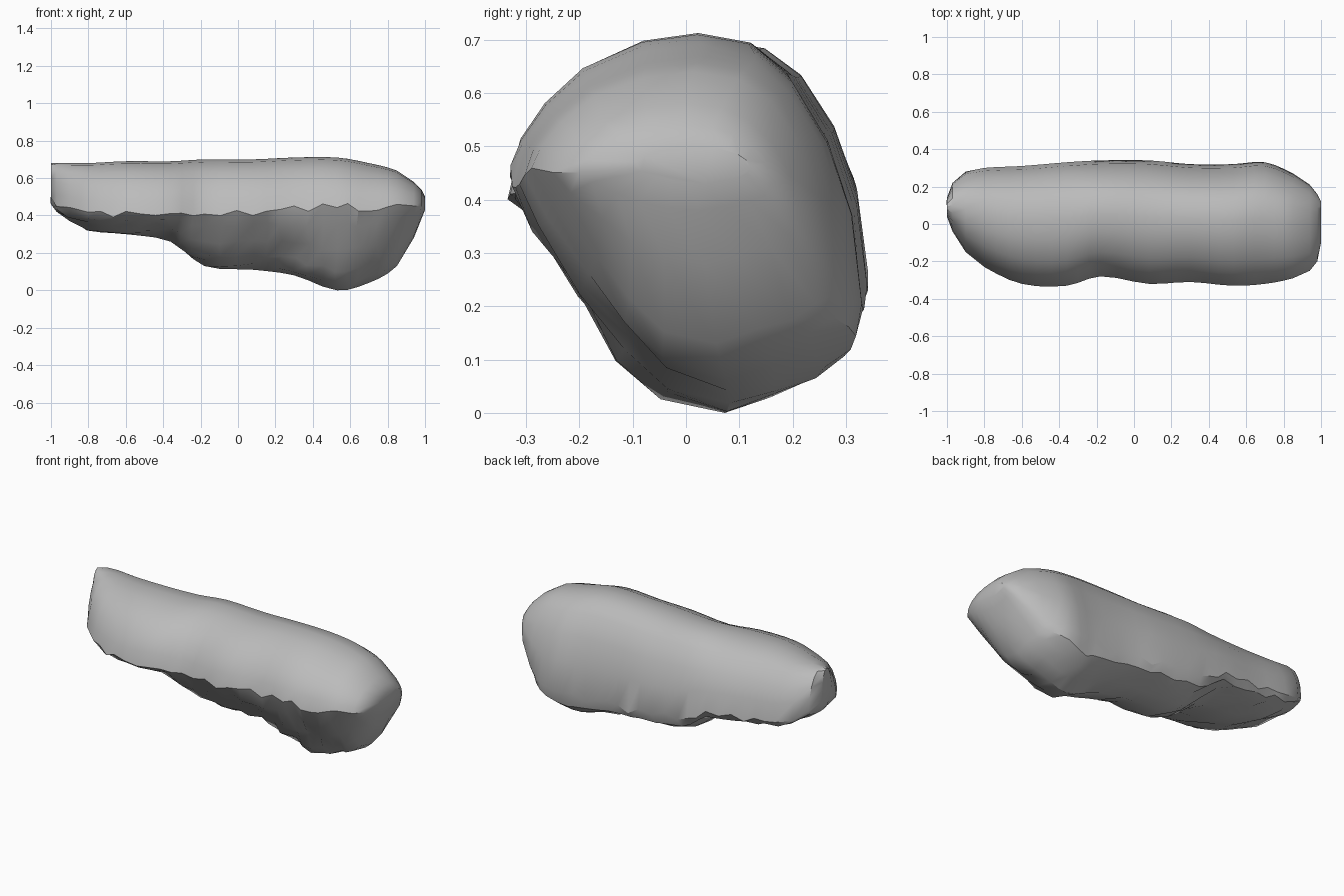
import bpy
import random
from math import radians

if "Cube" in bpy.data.objects:
    bpy.data.objects.remove(bpy.data.objects["Cube"], do_unlink=True)
rng = random.Random(4)

stone = bpy.data.materials.new("grey_stone")
stone.use_nodes = True
grey = (0.5, 0.5, 0.5, 1)
stone.diffuse_color = grey
stone.node_tree.nodes["Principled BSDF"].inputs["Base Color"].default_value = grey

# Stations along the rock: x, front y, back y, bottom z, top z, front ridge z, back ridge z
stations = [
    (-1, .04, .14, .46, .68, .5, .5), (-.97, -.04, .22, .42, .68, .45, .46),
    (-.9, -.15, .28, .37, .68, .43, .42), (-.8, -.23, .3, .32, .68, .41, .38),
    (-.6, -.32, .31, .3, .69, .4, .35), (-.36, -.33, .33, .26, .69, .42, .32),
    (-.18, -.28, .34, .13, .7, .4, .26), (.08, -.32, .34, .11, .7, .42, .22),
    (.3, -.31, .32, .08, .71, .43, .2), (.53, -.33, .32, 0, .71, .45, .19),
    (.7, -.32, .33, .04, .68, .44, .2), (.85, -.29, .27, .13, .64, .45, .27),
    (.94, -.25, .21, .28, .58, .45, .37), (.98, -.2, .16, .38, .54, .45, .43),
    (1, -.1, .12, .43, .5, .46, .46),
]

# Section fractions: across the width, and from each ridge to the top or bottom
upper = [(0, 0), (.03, .27), (.1, .55), (.21, .8), (.38, .96), (.54, 1),
         (.69, .96), (.8, .84), (.9, .62), (.97, .35), (1, 0)]
lower = [(.97, .6), (.88, .35), (.75, .15), (.62, 0), (.45, .08),
         (.32, .24), (.2, .48), (.07, .78)]


def blend(a, b, t):
    return a + (b - a) * t


def between(i, t):
    """Smooth curve through the stations."""
    a, b = stations[i], stations[i + 1]
    p = stations[max(i - 1, 0)]
    n = stations[min(i + 2, len(stations) - 1)]
    out = []
    for p0, a0, b0, n0, xp, xn in zip(p, a, b, n, [p[0]] * 7, [n[0]] * 7):
        span = b[0] - a[0]
        ma = (b0 - p0) / (b[0] - xp) * span
        mb = (n0 - a0) / (xn - a[0]) * span
        s = t * t
        c = s * t
        out.append((2*c - 3*s + 1)*a0 + (c - 2*s + t)*ma + (3*s - 2*c)*b0 + (c - s)*mb)
    out[0] = blend(a[0], b[0], t)
    return out


def section(station, rough):
    x, front, back, bottom, top, ridge_f, ridge_b = station
    ring = []
    for u, f in upper:
        base = blend(ridge_f, ridge_b, u)
        wobble = rng.uniform(-rough, rough) if f == 0 else 0
        ring.append((x, blend(front, back, u), blend(base, top, f) + wobble))
    # The underside is chipped and faceted
    for u, f in lower:
        edge = ridge_b if u > .6 else ridge_f
        chip = rng.uniform(-rough, rough) if f else 0
        ring.append((x + chip / 2, blend(front, back, u) + chip / 2,
                     blend(bottom, edge, f) + chip / 2))
    return ring


rings = []
for i in range(len(stations) - 1):
    steps = 3 if stations[i + 1][0] - stations[i][0] > .15 else 1
    for k in range(steps):
        end = i < 2 or i > len(stations) - 4
        rings.append(section(between(i, k / steps), .004 if end else .022))
rings.append(section(stations[-1], 0))

n = len(rings[0])
verts = [v for ring in rings for v in ring]
faces = []
for r in range(len(rings) - 1):
    for j in range(n):
        k = (j + 1) % n
        faces.append((r*n + j, r*n + k, r*n + n + k, r*n + n + j))
faces.append(tuple(reversed(range(n))))
faces.append(tuple(range(len(verts) - n, len(verts))))

mesh = bpy.data.meshes.new("rock")
mesh.from_pydata(verts, [], faces)
mesh.materials.append(stone)
rock = bpy.data.objects.new("rock", mesh)
bpy.context.collection.objects.link(rock)

# Consistent outward faces, smooth top, sharp broken ridge
import bmesh
bm = bmesh.new()
bm.from_mesh(mesh)
bmesh.ops.recalc_face_normals(bm, faces=bm.faces)
bm.to_mesh(mesh)
bm.free()
bpy.ops.object.select_all(action='DESELECT')
rock.select_set(True)
bpy.context.view_layer.objects.active = rock
bpy.ops.object.shade_smooth_by_angle(angle=radians(32))
